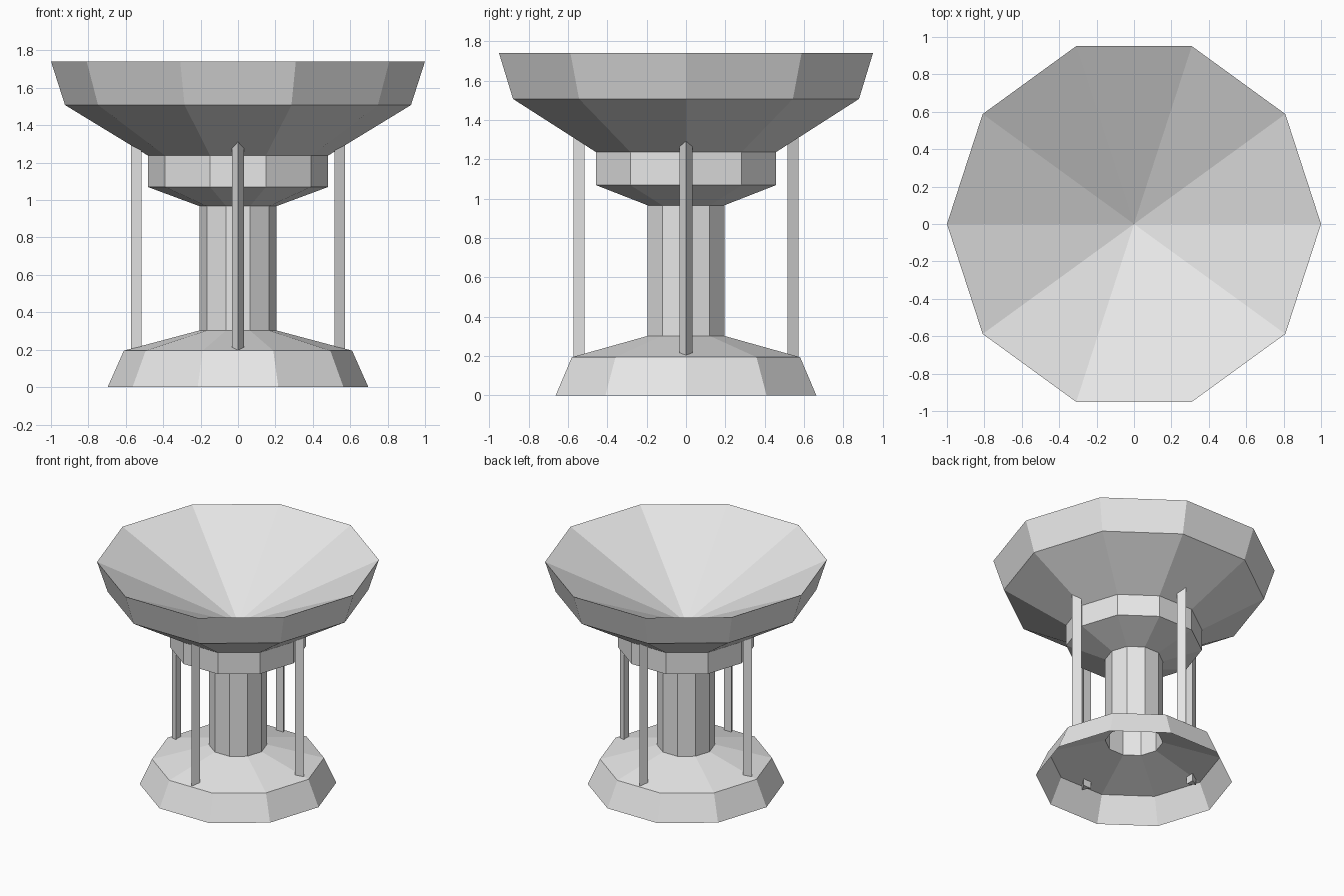
import bpy
import math

if "Cube" in bpy.data.objects:
    bpy.data.objects.remove(bpy.data.objects["Cube"])

SIDES = 10

stone = bpy.data.materials.new("light grey")
stone.diffuse_color = (0.8, 0.8, 0.8, 1.0)
stone.use_nodes = True
stone.node_tree.nodes["Principled BSDF"].inputs["Base Color"].default_value = stone.diffuse_color


def add_object(name, verts, faces):
    mesh = bpy.data.meshes.new(name)
    mesh.from_pydata(verts, [], faces)
    mesh.materials.append(stone)
    mesh.update()
    obj = bpy.data.objects.new(name, mesh)
    bpy.context.collection.objects.link(obj)
    return obj


def lathe(name, profile):
    """Ten-sided open shell; profile is (radius, z) from top to bottom.
    A radius of 0 makes a single pole point."""
    verts, rings, faces = [], [], []
    for r, z in profile:
        count = SIDES if r > 0 else 1
        start = len(verts)
        for i in range(count):
            a = 2 * math.pi * i / SIDES
            verts.append((r * math.cos(a), r * math.sin(a), z))
        rings.append([start + i % count for i in range(SIDES)])
    for a, b in zip(rings, rings[1:]):
        for i in range(SIDES):
            j = (i + 1) % SIDES
            face = [a[i], b[i], b[j], a[j]]
            faces.append(list(dict.fromkeys(face)))
    return add_object(name, verts, faces)


def post(name, angle):
    """Three-sided upright with one edge pointing outwards."""
    distance, radius, bottom, top = 0.535, 0.038, 0.16, 1.35
    verts = []
    for z in (bottom, top):
        for k in range(3):
            t = 2 * math.pi * k / 3
            x = distance + radius * math.cos(t)
            y = radius * math.sin(t)
            verts.append((x * math.cos(angle) - y * math.sin(angle),
                          x * math.sin(angle) + y * math.cos(angle), z))
    faces = [(0, 2, 1), (3, 4, 5)]
    faces += [(k, (k + 1) % 3, (k + 1) % 3 + 3, k + 3) for k in range(3)]
    return add_object(name, verts, faces)


# Bowl: conical inside, steep rim, sloping underside
lathe("bowl", [(0, 1.26), (1.0, 1.742), (0.925, 1.508), (0.482, 1.238)])

# Collar under the bowl, tapering to the column
lathe("collar", [(0.482, 1.238), (0.482, 1.07), (0.205, 0.967)])

# Hollow column
lathe("column", [(0.205, 0.967), (0.205, 0.303)])

# Hollow base, open underneath
lathe("base", [(0.205, 0.303), (0.61, 0.195), (0.697, 0.0)])

# Four slim posts around the column
for n, side in enumerate(("right", "back", "left", "front")):
    post(side + "_post", n * math.pi / 2)
